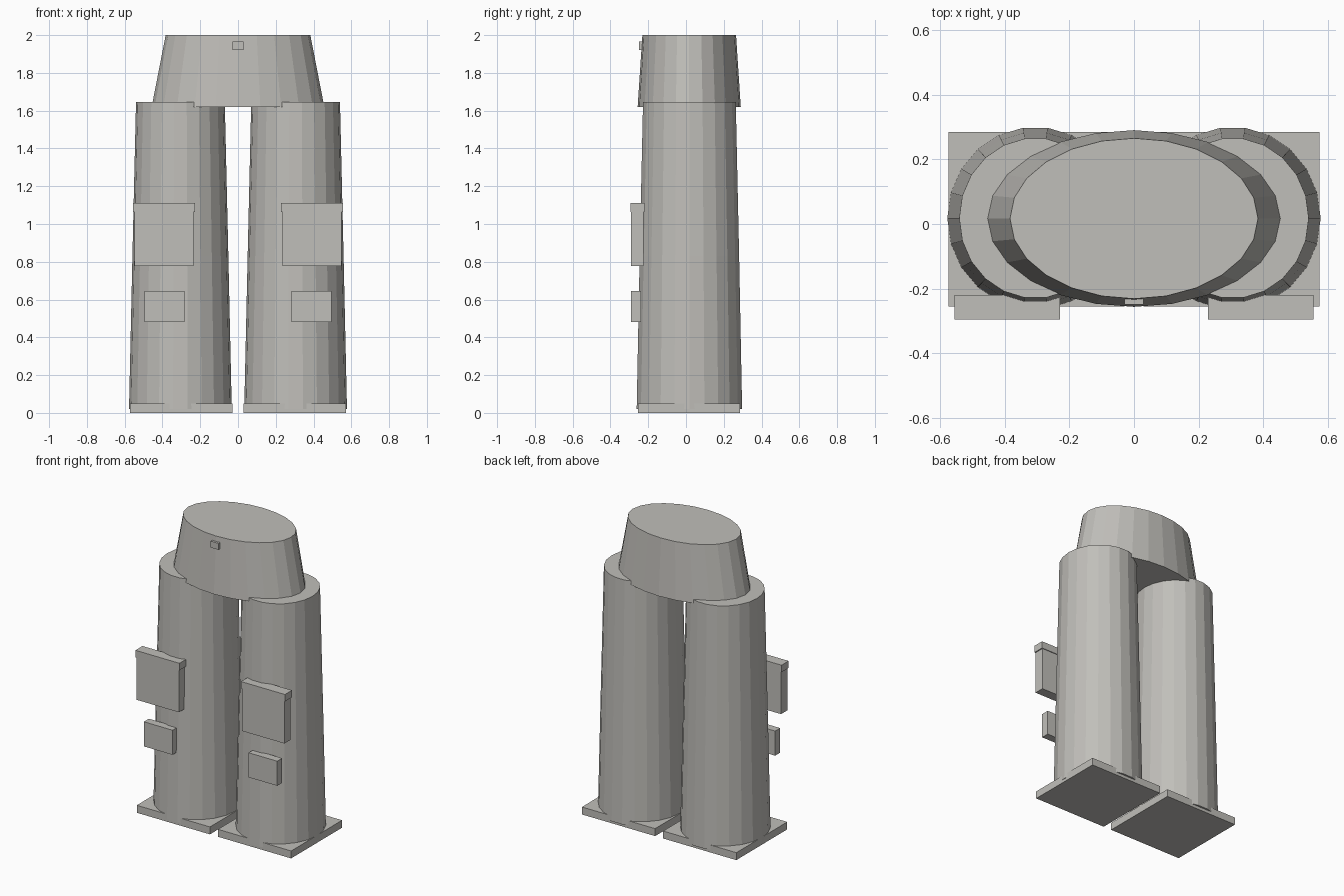
import bpy, bmesh, math

if "Cube" in bpy.data.objects:
    bpy.data.objects.remove(bpy.data.objects["Cube"])

grey = bpy.data.materials.new("cloth grey")
grey.diffuse_color = (0.53, 0.52, 0.49, 1)
grey.use_nodes = True
grey.node_tree.nodes["Principled BSDF"].inputs["Base Color"].default_value = grey.diffuse_color


def finish(bm, name):
    bmesh.ops.recalc_face_normals(bm, faces=bm.faces)
    me = bpy.data.meshes.new(name)
    bm.to_mesh(me)
    bm.free()
    me.materials.append(grey)
    ob = bpy.data.objects.new(name, me)
    bpy.context.collection.objects.link(ob)
    return ob


def box(name, x, y, z):
    """Box from (min, max) ranges."""
    bm = bmesh.new()
    bmesh.ops.create_cube(bm, size=1)
    for v in bm.verts:
        v.co = [r[0] if c < 0 else r[1] for c, r in zip(v.co, (x, y, z))]
    return finish(bm, name)


def tube(name, cx, cy, rings, n, flip=1):
    """Closed elliptical loft; rings are (z, rx, ry)."""
    bm = bmesh.new()
    loops = []
    for z, rx, ry in rings:
        loops.append([bm.verts.new((cx + flip * rx * math.cos(2 * math.pi * i / n),
                                    cy + ry * math.sin(2 * math.pi * i / n), z))
                      for i in range(n)])
    for a, b in zip(loops, loops[1:]):
        for i in range(n):
            j = (i + 1) % n
            bm.faces.new((a[i], a[j], b[j], b[i]))
    bm.faces.new(loops[0])
    bm.faces.new(loops[-1])
    return finish(bm, name)


# waist section and its button
tube("waist", 0, 0.017, [(1.62, 0.457, 0.273), (2.0, 0.383, 0.248)], 24)
box("waist_button", (-0.029, 0.029), (-0.248, -0.225), (1.922, 1.965))

# legs, hems and pockets on both sides
for s, side in ((-1, "left"), (1, "right")):
    def part(name, x0, x1, y, z):
        box(f"{side}_{name}", sorted((s * x0, s * x1)), y, z)

    tube(f"{side}_leg", s * 0.305, 0.018,
         [(0.02, 0.272, 0.282), (0.83, 0.254, 0.266), (1.645, 0.235, 0.248)], 22, s)
    part("hem", 0.03, 0.573, (-0.255, 0.285), (0, 0.05))
    part("upper_pocket", 0.235, 0.548, (-0.291, -0.225), (0.778, 1.065))
    part("pocket_flap", 0.228, 0.555, (-0.295, -0.22), (1.063, 1.11))
    part("lower_pocket", 0.282, 0.495, (-0.291, -0.238), (0.48, 0.645))
